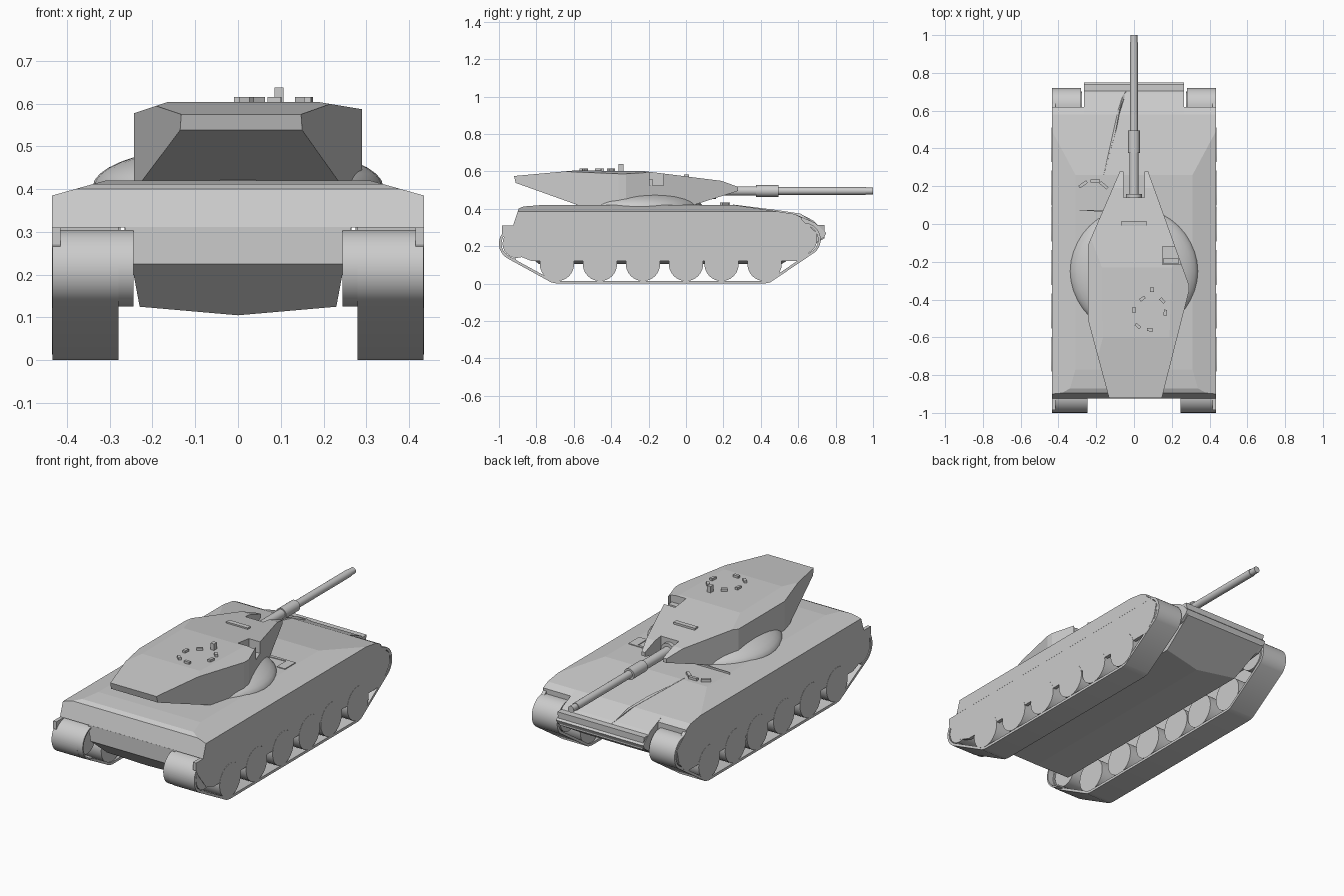
import bpy, bmesh
from math import cos, sin, pi, radians
from mathutils import Vector, Matrix

if "Cube" in bpy.data.objects:
    bpy.data.objects.remove(bpy.data.objects["Cube"])

round_parts = []


def finish(name, bm, smooth=False):
    bmesh.ops.recalc_face_normals(bm, faces=bm.faces)
    me = bpy.data.meshes.new(name)
    bm.to_mesh(me)
    bm.free()
    ob = bpy.data.objects.new(name, me)
    bpy.context.collection.objects.link(ob)
    if smooth:
        round_parts.append(ob)
    return ob


def place(axis, u, v, w):
    return {'X': (w, u, v), 'Y': (u, w, v), 'Z': (u, v, w)}[axis]


def cut(bm, co, no):
    """Slice off everything on the normal side and cap the opening."""
    bmesh.ops.bisect_plane(bm, geom=bm.verts[:] + bm.edges[:] + bm.faces[:],
                           plane_co=co, plane_no=no, clear_outer=True)
    rim = [e for e in bm.edges if e.is_boundary]
    if rim:
        bmesh.ops.holes_fill(bm, edges=rim)


def prism(name, pts, axis, a, b, cuts=(), smooth=False):
    bm = bmesh.new()
    f = bm.faces.new([bm.verts.new(place(axis, u, v, a)) for u, v in pts])
    ext = bmesh.ops.extrude_face_region(bm, geom=[f], use_keep_orig=True)
    d = Vector(place(axis, 0, 0, b - a))
    for v in ext['geom']:
        if isinstance(v, bmesh.types.BMVert):
            v.co += d
    bmesh.ops.recalc_face_normals(bm, faces=bm.faces)
    for co, no in cuts:
        cut(bm, co, no)
    return finish(name, bm, smooth)


def box(name, x0, x1, y0, y1, z0, z1):
    return prism(name, [(x0, y0), (x1, y0), (x1, y1), (x0, y1)], 'Z', z0, z1)


def arc(cu, cv, r, a0, a1, n):
    return [(cu + r * cos(radians(a0 + (a1 - a0) * i / n)),
             cv + r * sin(radians(a0 + (a1 - a0) * i / n))) for i in range(n + 1)]


def disc(name, u, v, r, axis, a, b, n=24):
    return prism(name, arc(u, v, r, 0, 360, n)[:-1], axis, a, b, smooth=True)


def band(name, path, t, a, b):
    """Sheet following a counter-clockwise side path, thickened inward."""
    inner = []
    for i, p in enumerate(path):
        q, r = path[max(i - 1, 0)], path[min(i + 1, len(path) - 1)]
        d = (Vector(r) - Vector(q)).normalized()
        inner.append((p[0] - d.y * t, p[1] + d.x * t))
    return prism(name, path + inner[::-1], 'X', a, b, smooth=True)


# Hull: upper body with sloped shoulders, narrow nose and V-bottomed lower hull
shoulders = [((s * .435, 0, .385), (s * .28, 0, 1)) for s in (-1, 1)]
prism('upper_hull', [(-.925, .31), (.62, .31), (.62, .352), (.58, .372), (.26, .42),
                     (-.77, .42), (-.87, .412), (-.895, .4)],
      'X', -.435, .435, shoulders)
prism('hull_nose', [(.5, .2), (.7, .22), (.74, .25), (.75, .27), (.69, .325),
                    (.58, .372), (.5, .384)], 'X', -.265, .265)
prism('lower_hull', [(0, .105), (.23, .125), (.265, .312), (-.265, .312), (-.23, .125)],
      'Y', -.925, .74,
      [((0, -.925, .225), (0, -.105, -.12)), ((0, .72, .23), (0, .12, -.2))])

# Running gear on both sides
for s, side in ((1, 'right'), (-1, 'left')):
    loop = ([(-.8, .3)] + arc(-.91, .213, .09, 90, 240, 14) + [(-.72, .006), (-.69, 0),
            (.42, 0), (.45, .006)] + arc(.63, .235, .09, -48, 90, 14) + [(.5, .318)])
    band(side + '_track', loop, .014, s * .28, s * .434)
    band(side + '_rear_guard', arc(-.91, .215, .09, 60, 270, 16), .008, s * .245, s * .434)
    prism(side + '_skirt', [(-.97, .24), (-.9, .15), (-.83, .122), (.62, .122), (.68, .19),
                            (.7, .27), (.62, .34), (.45, .375), (0, .385), (-.895, .385),
                            (-.92, .31), (-.985, .31), (-.985, .27)],
          'X', s * .415, s * .4345)
    for y in (-.69, -.46, -.23, 0, .19, .42):
        disc(side + '_road_wheel', y, .105, .092, 'X', s * .285, s * .4355)
    disc(side + '_sprocket', -.905, .213, .076, 'X', s * .285, s * .432)
    disc(side + '_idler', .625, .235, .076, 'X', s * .275, s * .432)

# Turret ring dome
bm = bmesh.new()
bmesh.ops.create_uvsphere(bm, u_segments=40, v_segments=20, radius=1,
                          matrix=Matrix.Translation((0, -.25, .405)) @
                          Matrix.Diagonal((.34, .34, .1, 1)))
cut(bm, (0, 0, .4), (0, 0, -1))
finish('turret_ring_dome', bm, True)

# Turret: plan outline trimmed by the side profile, then roof edge chamfers
profile = [(-.92, .575), (-.91, .538), (-.58, .42), (.04, .42), (.278, .495), (.278, .517),
           (.19, .549), (-.23, .602), (-.6, .604)]
trims = []
for (y0, z0), (y1, z1) in zip(profile, profile[1:] + profile[:1]):
    trims.append(((0, y0, z0), (0, z1 - z0, y0 - y1)))
trims = [t for t in trims if abs(t[1][2]) > 1e-6 and t[0][2] != .42 or t[0][1] == .04]
trims += [((-.17, 0, .602), (-.025, 0, .075)), ((.2, 0, .602), (.015, 0, .09))]
turret = prism('turret', [(-.13, -.93), (.145, -.93), (.29, -.36), (.29, -.32), (.15, .07),
                          (.075, .278), (-.075, .278), (-.243, -.11), (-.243, -.51)],
               'Z', .42, .65, trims)

# Gun slot and sight recess cut from the turret
for cutter in (box('gun_slot_cutter', -.055, .055, .14, .4, .35, .7),
               box('sight_recess_cutter', .15, .245, -.215, -.12, .525, .7)):
    cutter.hide_render = True
    cutter.hide_viewport = False
    cutter.display_type = 'WIRE'
    m = turret.modifiers.new('cut', 'BOOLEAN')
    m.operation = 'DIFFERENCE'
    m.solver = 'EXACT'
    m.object = cutter
bpy.context.view_layer.objects.active = turret
for m in list(turret.modifiers):
    helper = m.object
    bpy.ops.object.modifier_apply(modifier=m.name)
    bpy.data.objects.remove(helper)
box('gunner_sight', .155, .235, -.212, -.18, .525, .56)

# Gun
disc('gun_mantlet', 0, .495, .042, 'Y', .08, .16, 16)
disc('gun_base', 0, .495, .025, 'Y', .1, .4)
disc('gun_sleeve', 0, .495, .031, 'Y', .375, .495)
disc('gun_barrel', 0, .495, .0205, 'Y', .45, .96)
disc('gun_muzzle', 0, .495, .0175, 'Y', .95, 1)

# Vision blocks around the commander hatch, one taller post
for x, y in ((.045, -.395), (.15, -.405), (0, -.455), (.165, -.47), (.02, -.54), (.085, -.56)):
    ob = box('hatch_vision_block', -.016, .016, -.008, .008, 0, .02)
    ob.location = (x, y, .596)
    d = Vector((x - .09, y + .46))
    ob.rotation_euler.z = Vector((0, 1)).angle_signed(d) * -1
box('hatch_post', .085, .106, -.36, -.335, .59, .638)
box('roof_vent', -.065, .065, -.01, .016, .555, .582)

# Deck details: driver vision blocks, deck step and splash ridge
for x, y, a in ((-.27, .21, 35), (-.205, .228, 0), (-.16, .205, -40)):
    ob = box('driver_vision_block', -.025, .025, -.008, .008, 0, .02)
    ob.location = (x, y, .413)
    ob.rotation_euler.z = radians(a)
prism('left_deck_step', [(-.32, .075), (-.03, .055), (-.03, .075)], 'Z', .41, .43)
prism('right_deck_step', [(.06, .05), (.25, .06), (.25, -.02), (.3, -.02), (.3, .072),
                          (.06, .075)], 'Z', .41, .424)
bm = bmesh.new()
ridge = [(-.165, .24, .424), (-.1, .48, .394), (-.03, .72, .3), (-.06, .68, .337),
         (-.085, .6, .37), (-.075, .61, .374)]
bmesh.ops.convex_hull(bm, input=[bm.verts.new(p) for p in ridge])
finish('splash_ridge', bm)

# Smooth shading for the round parts
bpy.ops.object.select_all(action='DESELECT')
for ob in round_parts:
    ob.select_set(True)
bpy.context.view_layer.objects.active = round_parts[0]
bpy.ops.object.shade_smooth_by_angle(angle=radians(30))
